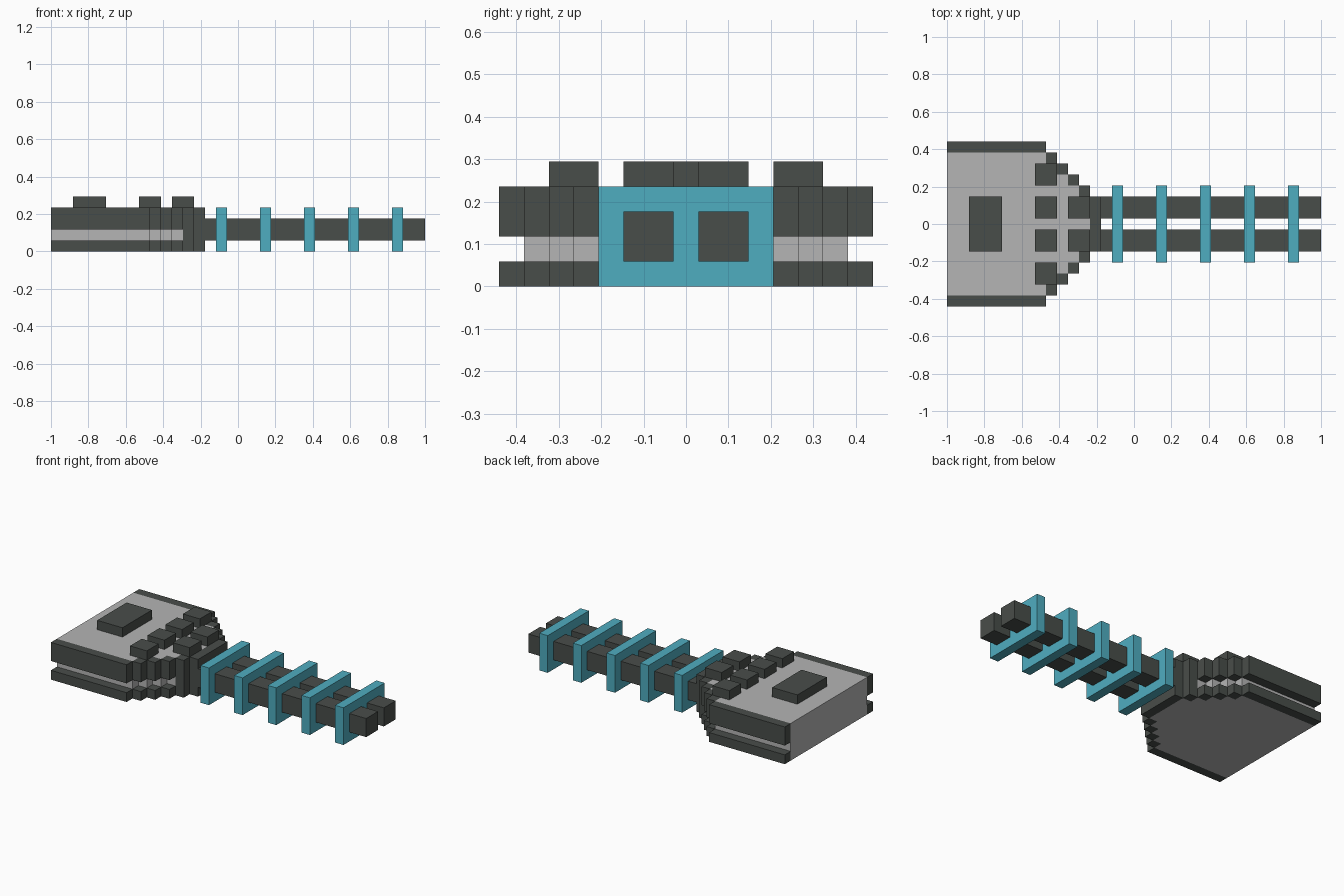
import bpy, bmesh
from mathutils import Vector

cube = bpy.data.objects.get("Cube")
if cube:
    bpy.data.objects.remove(cube, do_unlink=True)

U = 1 / 17  # one block; the model is 34 blocks long


def make_material(name, rgb):
    m = bpy.data.materials.new(name)
    m.use_nodes = True
    m.diffuse_color = (*rgb, 1)
    m.node_tree.nodes["Principled BSDF"].inputs["Base Color"].default_value = (*rgb, 1)
    return m


DARK = make_material("dark grey", (0.066, 0.075, 0.068))
GREY = make_material("light grey", (0.462, 0.462, 0.462))
BLUE = make_material("teal blue", (0.078, 0.418, 0.527))


def prism(name, outline, z0, z1, mat):
    """Extrude an outline given in blocks, x counted from the rear end."""
    bm = bmesh.new()
    verts = [bm.verts.new(((x - 17) * U, y * U, z0 * U)) for x, y in outline]
    base = bm.faces.new(verts)
    ext = bmesh.ops.extrude_face_region(bm, geom=[base])
    top = [g for g in ext["geom"] if isinstance(g, bmesh.types.BMVert)]
    bmesh.ops.translate(bm, verts=top, vec=Vector((0, 0, (z1 - z0) * U)))
    bmesh.ops.recalc_face_normals(bm, faces=bm.faces)
    me = bpy.data.meshes.new(name)
    bm.to_mesh(me)
    bm.free()
    me.materials.append(mat)
    ob = bpy.data.objects.new(name, me)
    bpy.context.collection.objects.link(ob)
    return ob


def box(name, x0, x1, y0, y1, z0, z1, mat):
    return prism(name, [(x0, y0), (x1, y0), (x1, y1), (x0, y1)], z0, z1, mat)


def pair(name, x0, x1, y0, y1, z0, z1, mat):
    """A box on each side of the centre line."""
    box("left_" + name, x0, x1, y0, y1, z0, z1, mat)
    box("right_" + name, x0, x1, -y1, -y0, z0, z1, mat)


# Stepped head: (start, end, half width) of each section
steps = [(0, 9, 6.5), (9, 10, 5.5), (10, 11, 4.5), (11, 12, 3.5), (12, 13, 2.5)]
side = [p for a, b, w in steps for p in ((a, w), (b, w))]
prism("head_body", [(x, -y) for x, y in side] + side[::-1], 0, 4, GREY)

# Dark rails following the steps, with a groove between them
for i, (a, b, w) in enumerate(steps[:-1]):
    pair(f"lower_rail_{i + 1}", a, b, w, w + 1, 0, 1, DARK)
    pair(f"upper_rail_{i + 1}", a, b, w, w + 1, 2, 4, DARK)

# Solid end of the rails and the neck that holds the rods
pair("rail_end", 12, 13, 2.5, 3.5, 0, 4, DARK)
box("neck", 13, 14, -2.5, 2.5, 0, 4, DARK)

# Raised pads on the head
box("large_pad", 2, 5, -2.5, 2.5, 4, 5, DARK)
pair("outer_pad", 8, 10, 3.5, 5.5, 4, 5, DARK)
pair("inner_pad", 8, 10, 0.5, 2.5, 4, 5, DARK)
pair("front_pad", 11, 13, 0.5, 2.5, 4, 5, DARK)

# Twin rods and the plates around them
pair("rod", 14, 34, 0.5, 2.5, 1, 3, DARK)
for i in range(5):
    x = 15 + 4 * i
    box(f"plate_{i + 1}", x, x + 1, -3.5, 3.5, 0, 4, BLUE)
